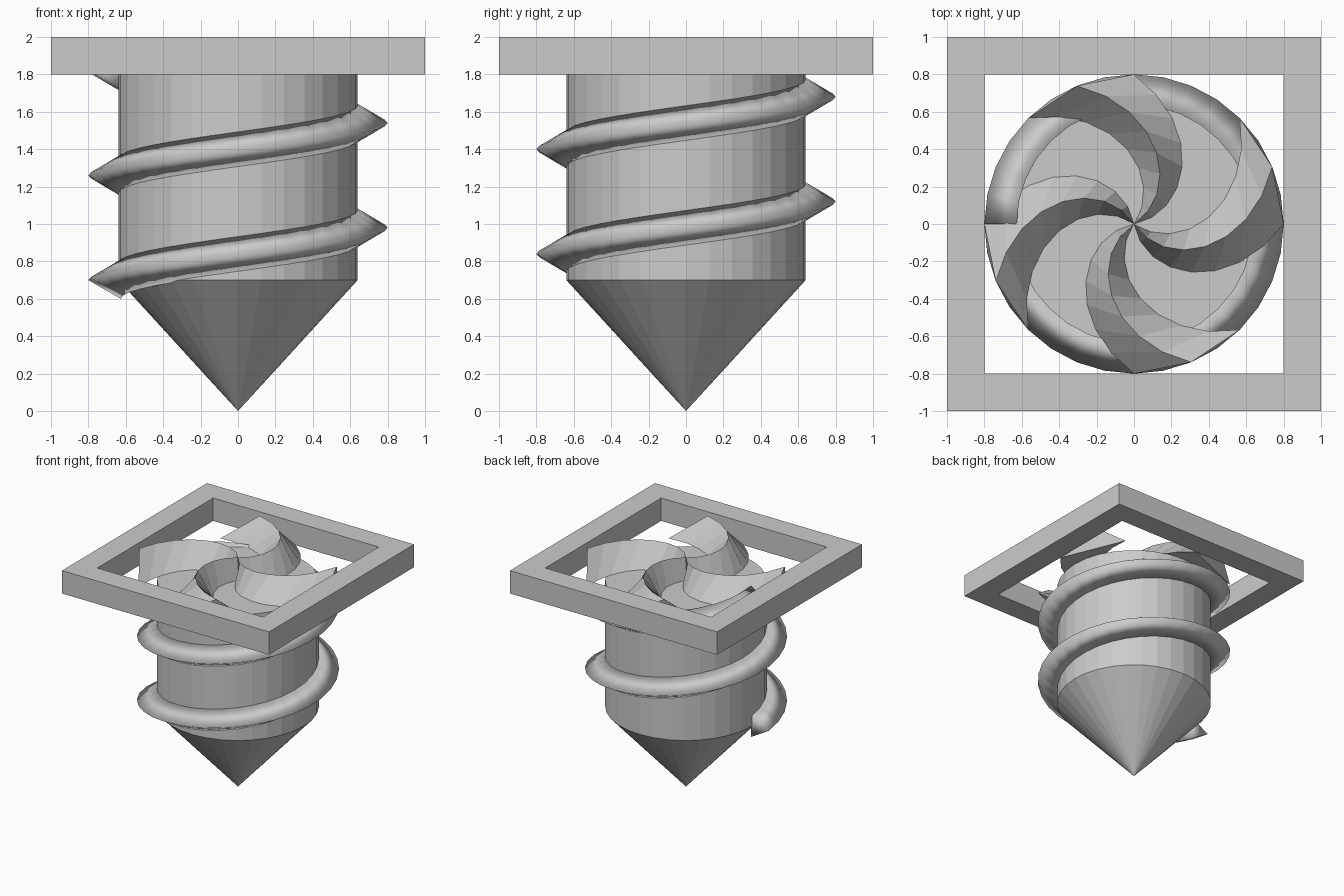
import bpy, bmesh, math

if "Cube" in bpy.data.objects:
    bpy.data.objects.remove(bpy.data.objects["Cube"])

grey = bpy.data.materials.new("light grey")
grey.diffuse_color = (0.6, 0.6, 0.6, 1)
grey.use_nodes = True
grey.node_tree.nodes["Principled BSDF"].inputs["Base Color"].default_value = grey.diffuse_color


def make_object(name, bm, smooth=False):
    bmesh.ops.recalc_face_normals(bm, faces=bm.faces)
    for f in bm.faces:
        f.smooth = smooth
    mesh = bpy.data.meshes.new(name)
    bm.to_mesh(mesh)
    bm.free()
    mesh.materials.append(grey)
    obj = bpy.data.objects.new(name, mesh)
    bpy.context.collection.objects.link(obj)
    return obj


def polar(r, deg, z):
    a = math.radians(deg)
    return (r * math.cos(a), r * math.sin(a), z)


def loft(bm, sections):
    """Skin a row of closed sections and cap both ends."""
    rows = [[bm.verts.new(p) for p in s] for s in sections]
    n = len(rows[0])
    for a, b in zip(rows, rows[1:]):
        for i in range(n):
            j = (i + 1) % n
            bm.faces.new((a[i], a[j], b[j], b[i]))
    bm.faces.new(rows[0])
    bm.faces.new(rows[-1])


# Square frame around the top
bm = bmesh.new()
corners = [(-1, -1), (1, -1), (1, 1), (-1, 1)]
rings = [[bm.verts.new((x * s, y * s, z)) for x, y in corners]
         for s, z in ((1, 1.8), (1, 2), (0.8, 2), (0.8, 1.8))]
for k in range(4):
    a, b = rings[k], rings[(k + 1) % 4]
    for i in range(4):
        j = (i + 1) % 4
        bm.faces.new((a[i], a[j], b[j], b[i]))
make_object("top_frame", bm)

# Faceted shaft with its pointed tip
SIDES, R = 32, 0.64
bm = bmesh.new()
low, high = [[bm.verts.new(polar(R, 360 * i / SIDES, z)) for i in range(SIDES)]
             for z in (0.7, 1.8)]
point = bm.verts.new((0, 0, 0))
for i in range(SIDES):
    j = (i + 1) % SIDES
    bm.faces.new((low[i], low[j], high[j], high[i]))
    bm.faces.new((point, low[j], low[i]))
bm.faces.new(high)
make_object("shaft_and_tip", bm)

# Helical thread: triangular section, two turns
bm = bmesh.new()
sections = []
for i in range(2 * SIDES + 1):
    z, deg = 0.7 + 0.56 * i / SIDES, 180 + 360 * i / SIDES
    sections.append([polar(0.8, deg, z), polar(0.627, deg, z + 0.1),
                     polar(0.627, deg, z - 0.1)])
loft(bm, sections)
make_object("screw_thread", bm, smooth=True)

# Four spiral blades with a triangular section, meeting at the axis
bm = bmesh.new()
STEPS = 8
for k in range(4):
    sections = []
    for i in range(STEPS + 1):
        r = max(0.8 * i / STEPS, 0.002)
        deg = 112.5 + 90 * k - 100 * (0.8 - r)
        sections.append([polar(r, deg - 22.5, 1.8), polar(r, deg, 2.0),
                         polar(r, deg + 22.5, 1.8)])
    loft(bm, sections)
make_object("spiral_blades", bm)
